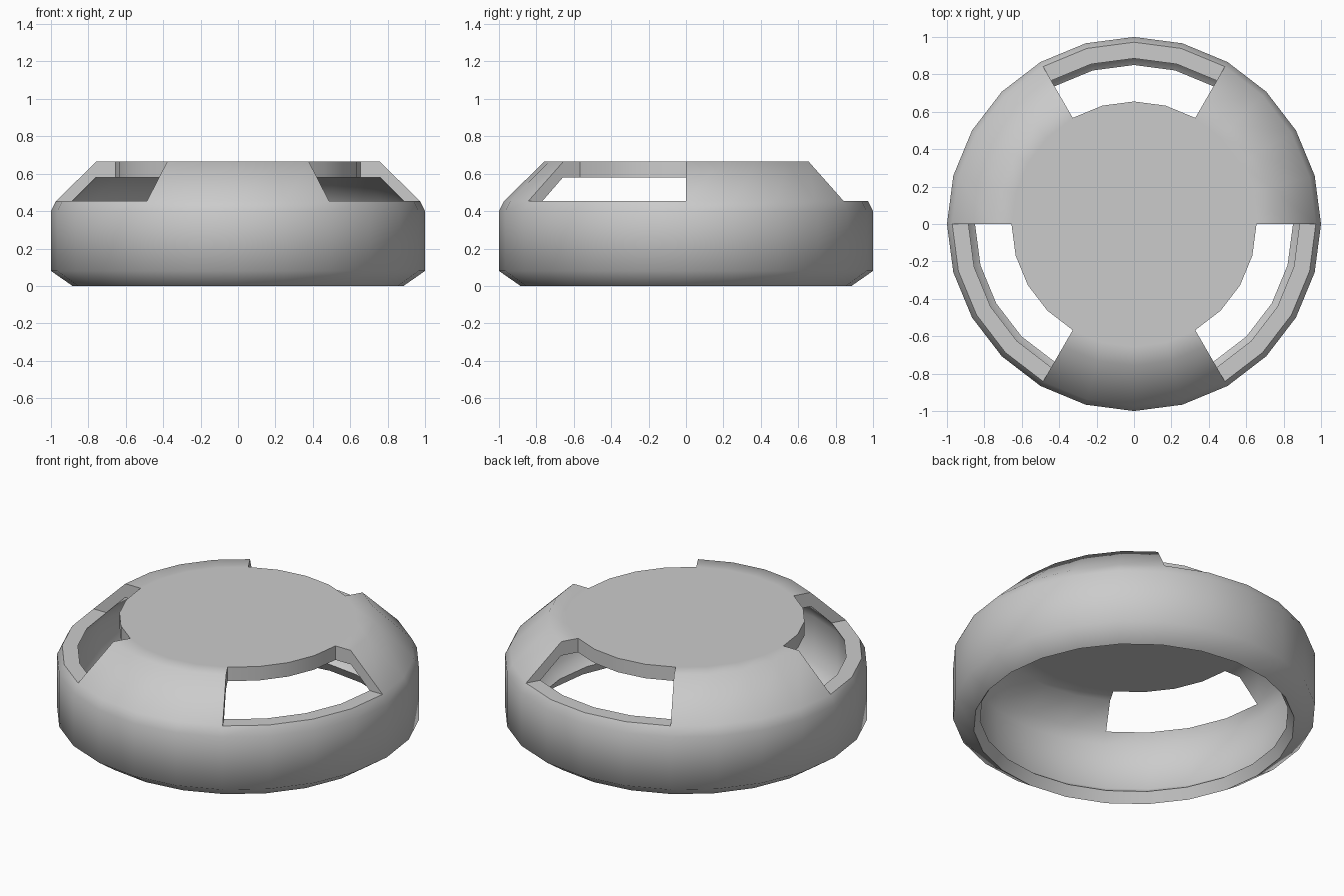
import bpy, bmesh, math

if "Cube" in bpy.data.objects:
    bpy.data.objects.remove(bpy.data.objects["Cube"])

SIDES = 24
# Shell cross-section as (radius, height), rim to crown
OUTER = [(.885, 0), (1, .08), (1, .40), (.972, .455), (.757, .665), (.655, .665)]
INNER = [(.85, .06), (.92, .115), (.92, .39), (.885, .455), (.76, .58), (.655, .58)]
FLOOR, TOP = 3, 5          # profile points bounding the windows


def is_window(i):
    """Three 60 degree windows, starting at 60, 180 and 300 degrees."""
    return (i * 360 / SIDES - 60) % 120 < 59


bm = bmesh.new()


def spin(profile):
    return [[bm.verts.new((r * math.cos(a), r * math.sin(a), z)) for r, z in profile]
            for a in (2 * math.pi * i / SIDES for i in range(SIDES))]


out, inn = spin(OUTER), spin(INNER)

for i in range(SIDES):
    j = (i + 1) % SIDES

    def strip(a, ka, b, kb):
        bm.faces.new((a[i][ka], a[j][ka], b[j][kb], b[i][kb]))

    # Shell walls, stopping at the sill inside a window
    for k in range(FLOOR if is_window(i) else TOP):
        strip(out, k, out, k + 1)
        strip(inn, k + 1, inn, k)
    # Bottom lip
    strip(inn, 0, out, 0)
    # Window sill and the exposed edge of the crown disc
    if is_window(i):
        strip(out, FLOOR, inn, FLOOR)
        strip(inn, TOP, out, TOP)
    # Radial side walls of the windows
    if is_window(i) != is_window(i - 1):
        bm.faces.new([out[i][k] for k in (3, 4, 5)] + [inn[i][k] for k in (5, 4, 3)])

# Crown disc, top and underside
bm.faces.new([c[TOP] for c in out])
bm.faces.new([c[TOP] for c in reversed(inn)])

bmesh.ops.delete(bm, geom=[v for v in bm.verts if not v.link_faces], context='VERTS')
bmesh.ops.recalc_face_normals(bm, faces=bm.faces)

mesh = bpy.data.meshes.new("vented_cap")
bm.to_mesh(mesh)
bm.free()
cap = bpy.data.objects.new("vented_cap", mesh)
bpy.context.collection.objects.link(cap)

grey = bpy.data.materials.new("light_grey")
grey.diffuse_color = (.6, .6, .6, 1)
grey.use_nodes = True
grey.node_tree.nodes["Principled BSDF"].inputs["Base Color"].default_value = grey.diffuse_color
mesh.materials.append(grey)

# Smooth around the body, crisp at the window and lip edges
bpy.context.view_layer.objects.active = cap
cap.select_set(True)
bpy.ops.object.shade_smooth_by_angle(angle=math.radians(60))
